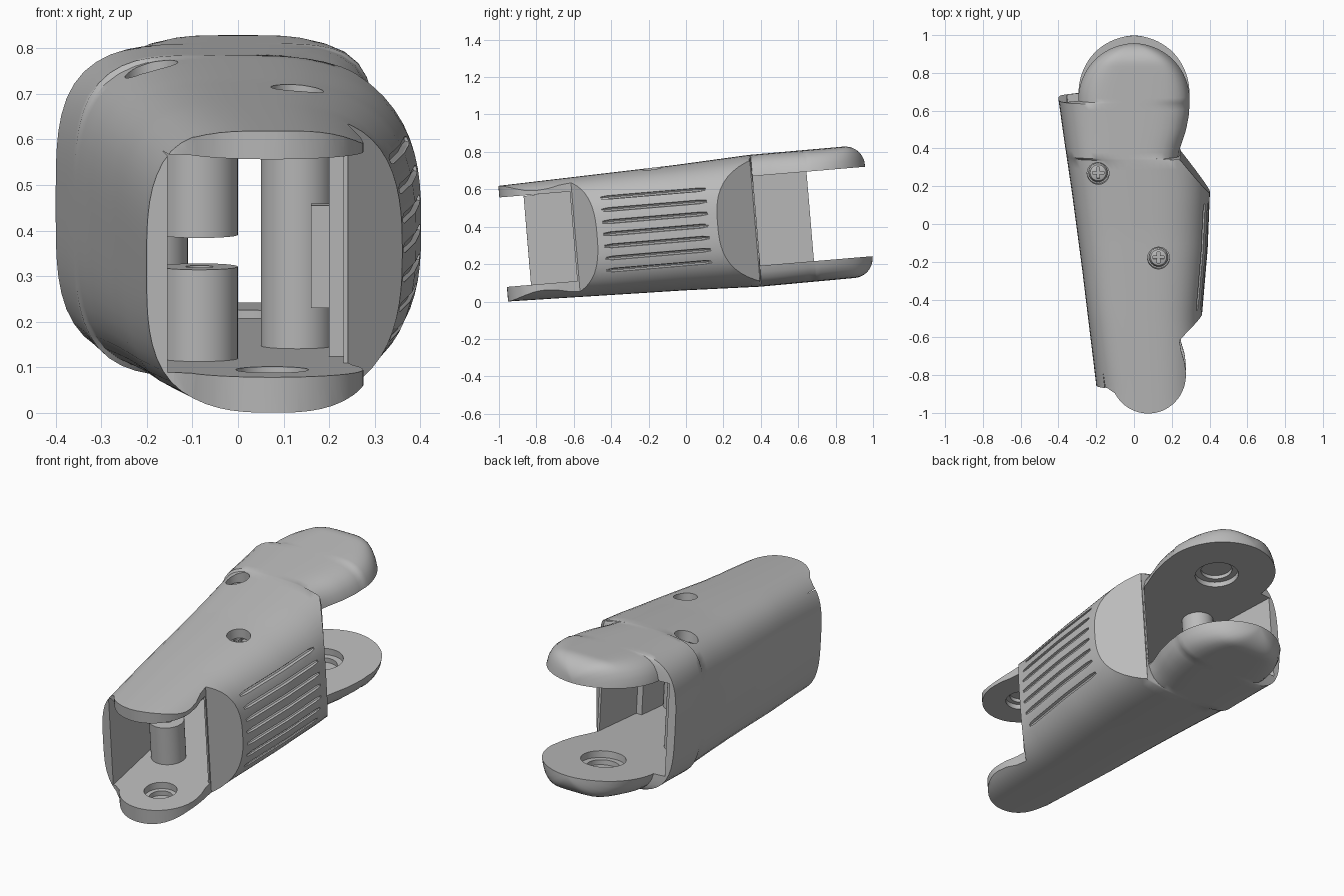
import bpy, bmesh
from math import sin, cos, pi, radians, sqrt
from mathutils import Matrix

cube = bpy.data.objects.get("Cube")
if cube:
    bpy.data.objects.remove(cube, do_unlink=True)

TILT = Matrix.Rotation(radians(4.8), 4, 'X')
GREY = (0.5, 0.5, 0.5, 1)
grey = bpy.data.materials.new("shell grey")
grey.use_nodes = True
grey.diffuse_color = GREY
grey.node_tree.nodes["Principled BSDF"].inputs["Base Color"].default_value = GREY


def finish(name, bm):
    bmesh.ops.recalc_face_normals(bm, faces=bm.faces)
    mesh = bpy.data.meshes.new(name)
    bm.to_mesh(mesh)
    bm.free()
    mesh.materials.append(grey)
    obj = bpy.data.objects.new(name, mesh)
    bpy.context.collection.objects.link(obj)
    return obj


def add_loft(bm, rings):
    """Skin a list of equal rings and cap both ends."""
    rows = [[bm.verts.new(p) for p in ring] for ring in rings]
    n = len(rows[0])
    for a, b in zip(rows, rows[1:]):
        for i in range(n):
            j = (i + 1) % n
            bm.faces.new((a[i], a[j], b[j], b[i]))
    bm.faces.new(rows[0])
    bm.faces.new(rows[-1])


def prism(name, outline, z0, z1):
    bm = bmesh.new()
    add_loft(bm, [[(x, y, z) for x, y in outline] for z in (z0, z1)])
    return finish(name, bm)


def disc(x, y, r, n=40):
    return [(x + r * cos(2 * pi * i / n), y + r * sin(2 * pi * i / n)) for i in range(n)]


def box(name, x0, x1, y0, y1, z0, z1):
    return prism(name, [(x0, y0), (x1, y0), (x1, y1), (x0, y1)], z0, z1)


def cut(obj, cutter):
    cutter.hide_render = True
    mod = obj.modifiers.new("cut", 'BOOLEAN')
    mod.operation = 'DIFFERENCE'
    mod.solver = 'EXACT'
    mod.object = cutter
    bpy.context.view_layer.objects.active = obj
    bpy.ops.object.modifier_apply(modifier=mod.name)
    bpy.data.objects.remove(cutter, do_unlink=True)


def interp(t, pts):
    if t <= pts[0][0]:
        return pts[0][1]
    for (a, p), (b, q) in zip(pts, pts[1:]):
        if t <= b:
            return p + (q - p) * (t - a) / (b - a)
    return pts[-1][1]


# Section of the shell at station y: left, right, bottom, top, roundness of each side
LEFT = [(-.95, -.19), (-.82, -.20), (-.2, -.275), (.2, -.328), (.5, -.372), (.7, -.40)]
RIGHT = [(-.95, .36), (-.45, .36), (-.1, .39), (.2, .402), (.4, .40)]
NECK = [(.4, .24), (.45, .25), (.55, .285), (.64, .302), (.7, .304)]
BOTTOM = [(-.95, .08), (0, .06), (.4, .046), (.9, .05)]
TOP = [(-.95, .70), (0, .732), (.4, .753), (.9, .755)]
LUG_Y, LUG_R, EDGE = .71, .304, .105


def section(y):
    left, right = interp(y, LEFT), interp(y, RIGHT)
    low, high = interp(y, BOTTOM), interp(y, TOP)
    nl, nr = interp(y, [(-.9, 3.2), (-.4, 3.6)]), 2.8
    if y > .405:
        right, nr = interp(y, NECK), 5
    if y > .704:
        half = sqrt(max(LUG_R ** 2 - (y - LUG_Y) ** 2, 1e-5))
        left, right, nl = -half, half, 5
        d = max(0, y - (LUG_Y + LUG_R - EDGE))
        drop = EDGE - sqrt(max(EDGE ** 2 - d * d, 0))
        low, high = low + drop, high - drop
    return left, right, low, high, nl, nr


def shell_ring(y, n=72):
    left, right, low, high, nl, nr = section(y)
    ring = []
    for i in range(n):
        c, s = cos(2 * pi * i / n), sin(2 * pi * i / n)
        e = nr if c > 0 else nl
        k = (abs(c) ** e + abs(s) ** e) ** (-1 / e)
        ring.append(((left + right) / 2 + c * k * (right - left) / 2, y,
                     (low + high) / 2 + s * k * (high - low) / 2))
    return ring


# Shell: long rounded body running into the rounded rear lugs
stations = [-1 + 1.4 * i / 28 for i in range(29)]
stations += [.41 + .29 * i / 9 for i in range(10)] + [.708]
stations += [LUG_Y + LUG_R * sin(radians(a)) for a in range(4, 90, 5)]
bm = bmesh.new()
add_loft(bm, [shell_ring(y) for y in stations])
shell = finish("shell", bm)

# Front lug outline and slanted front shoulder
arc = [(.075 + .2 * cos(radians(a)), -.748 + .2 * sin(radians(a))) for a in range(208, 366, 6)]
cut(shell, prism("front_cutter", [(-.6, -1.3), (-.6, -.82), (-.14, -.818)] + arc +
                 [(.268, -.68), (.25, -.62), (.24, -.56), (.5, -.31), (.9, -.31), (.9, -1.3)], -1, 2))
# Slanted rear shoulder
cut(shell, prism("rear_cutter", [(.258, .425), (.242, .403), (.45, .143), (.7, .143), (.7, .425)], -1, 2))

# Cavity between the upper and lower plates, open at both ends
wall = [(interp(y, LEFT) + .046, y) for y in (-.82, -.5, -.2, .2, .5, .7)]
cut(shell, prism("cavity_cutter", [(-.7, -1.3), (-.7, -.82)] + wall +
                 [(-.7, .7), (-.7, 1.3), (.7, 1.3), (.7, .412), (.232, .412),
                  (.232, -.57), (.7, -.57), (.7, -1.3)], .158, .638))

# Stepped pivot sockets on the inner faces of the lugs
for x, y, r in ((.075, -.748, .08), (0, LUG_Y, .11)):
    for radius, depth in ((r, .035), (r * .72, .06)):
        cut(shell, prism("socket_cutter", disc(x, y, radius), .158 - depth, .2))
        cut(shell, prism("socket_cutter", disc(x, y, radius), .6, .638 + depth * .8))

# Grip grooves following the side of the shell
bm = bmesh.new()
for g in range(7):
    z = .2 + .065 * g
    rings = []
    for i in range(15):
        y = -.41 + .565 * i / 14
        left, right, low, high, nl, nr = section(y)
        f = abs(z - (low + high) / 2) / ((high - low) / 2)
        x = (left + right) / 2 + (right - left) / 2 * (1 - f ** nr) ** (1 / nr)
        r = .006 if i in (0, 14) else .011
        rings.append([(x + 1.4 * r * cos(pi * k / 4), y, z + r * sin(pi * k / 4)) for k in range(8)])
    add_loft(bm, rings)
cut(shell, finish("groove_cutter", bm))

parts = [shell]

# Recessed cross-head screws with the posts below them
for i, (x, y) in enumerate(((-.19, .33), (.13, -.12))):
    cut(shell, prism("screw_hole_cutter", disc(x, y, .058), .665, 1))
    bm = bmesh.new()
    add_loft(bm, [[(px, py, z) for px, py in disc(x, y, r)]
                  for r, z in ((.05, .66), (.05, .675), (.042, .688), (.02, .694))])
    head = finish(f"screw_head_{i + 1}", bm)
    cut(head, box("slot_cutter", x - .03, x + .03, y - .007, y + .007, .677, .8))
    cut(head, box("slot_cutter", x - .007, x + .007, y - .03, y + .03, .677, .8))
    parts += [head, prism(f"screw_post_{i + 1}", disc(x, y, .08), .13, .65)]

# Split post near the front
lower = prism("front_post_lower", disc(-.085, -.45, .085), .13, .36)
cut(lower, prism("pin_hole_cutter", disc(-.085, -.45, .03), .3, .5))
parts += [lower, prism("front_post_upper", disc(-.085, -.45, .085), .43, .65)]

# Rib and clip on the inside of the grip wall
parts.append(box("inner_rib", .2, .25, -.4, .1, .14, .65))
parts.append(box("inner_clip", .16, .21, -.34, -.28, .26, .485))

# Tilt everything and smooth the curved faces
bpy.ops.object.select_all(action='DESELECT')
for obj in parts:
    obj.data.transform(TILT)
    obj.select_set(True)
bpy.context.view_layer.objects.active = shell
bpy.ops.object.shade_smooth_by_angle(angle=radians(32))
